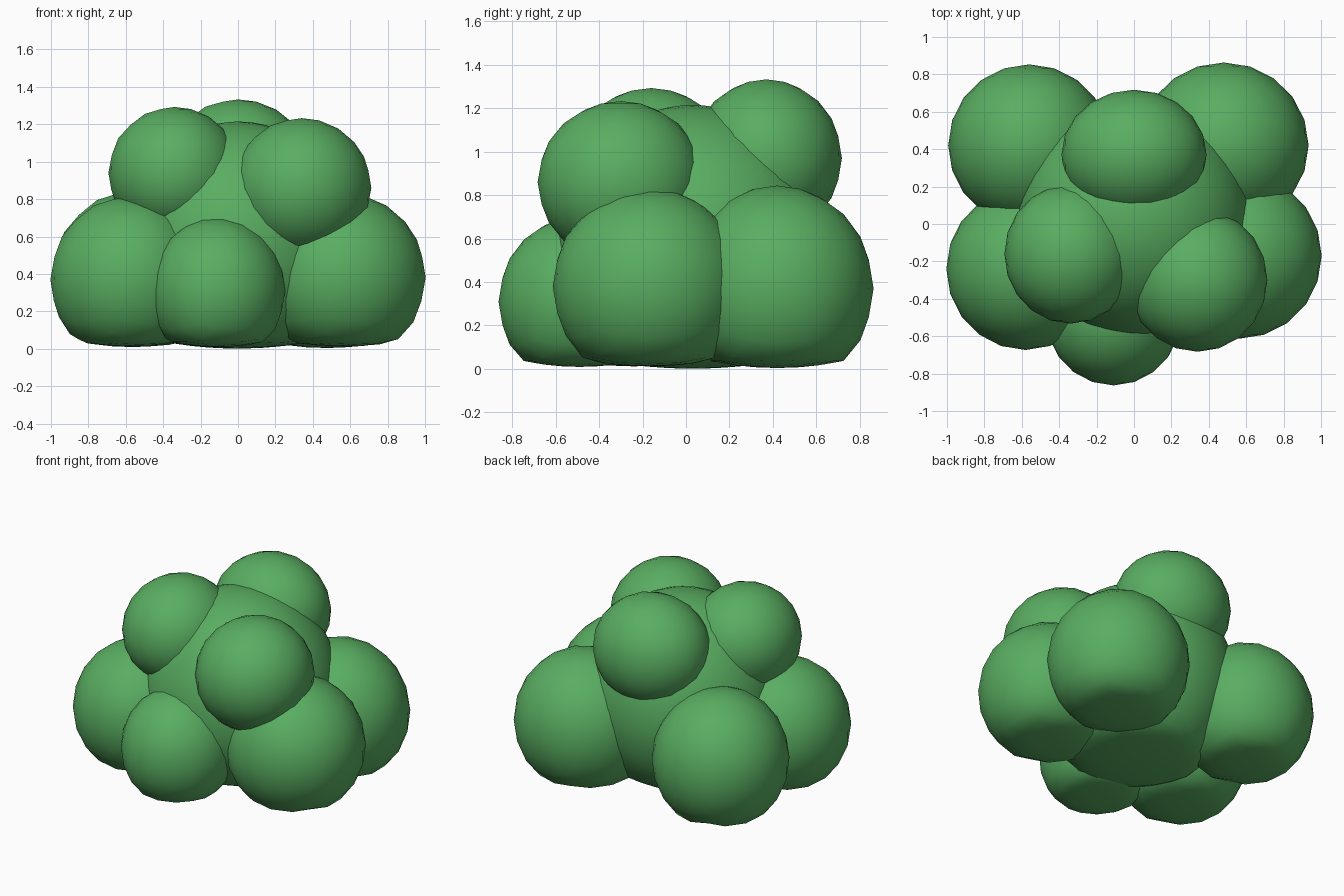
import bpy
import bmesh
from mathutils import Vector

cube = bpy.data.objects.get("Cube")
if cube:
    bpy.data.objects.remove(cube, do_unlink=True)

# Leaf colour
leaf = bpy.data.materials.new("leaf_green")
leaf.use_nodes = True
green = (0.10, 0.42, 0.12, 1)
leaf.diffuse_color = green
bsdf = leaf.node_tree.nodes["Principled BSDF"]
bsdf.inputs["Base Color"].default_value = green
bsdf.inputs["Roughness"].default_value = 0.9

GROUND = 0.04   # height below which foliage is pressed flat
PRESS = 0.25


def clump(name, centre, radii, detail=3):
    """Rounded foliage mass with its underside pressed against the ground."""
    bm = bmesh.new()
    bmesh.ops.create_icosphere(bm, subdivisions=detail, radius=1.008)
    for v in bm.verts:
        v.co = Vector(c + p * r for c, p, r in zip(centre, v.co, radii))
        if v.co.z < GROUND:
            v.co.z = GROUND - (GROUND - v.co.z) * PRESS
    for f in bm.faces:
        f.smooth = True
    mesh = bpy.data.meshes.new(name)
    bm.to_mesh(mesh)
    bm.free()
    mesh.materials.append(leaf)
    obj = bpy.data.objects.new(name, mesh)
    bpy.context.collection.objects.link(obj)
    return obj


# Central mass
clump("core_foliage", (0, 0.03, 0.55), (0.62, 0.62, 0.66), 4)

# Lower ring of clumps
clump("lower_front_clump", (-0.11, -0.49, 0.31), (0.36, 0.37, 0.39))
clump("lower_front_right_clump", (-0.58, -0.24, 0.37), (0.42, 0.43, 0.44))
clump("lower_front_left_clump", (0.56, -0.17, 0.38), (0.44, 0.44, 0.45))
clump("lower_back_right_clump", (-0.56, 0.42, 0.38), (0.43, 0.43, 0.46))
clump("lower_back_left_clump", (0.48, 0.42, 0.37), (0.45, 0.44, 0.47))

# Upper crown clumps
clump("upper_back_clump", (0, 0.37, 0.97), (0.385, 0.345, 0.36))
clump("upper_right_clump", (-0.34, -0.16, 0.94), (0.35, 0.37, 0.35))
clump("upper_left_clump", (0.34, -0.30, 0.86), (0.37, 0.38, 0.37))
